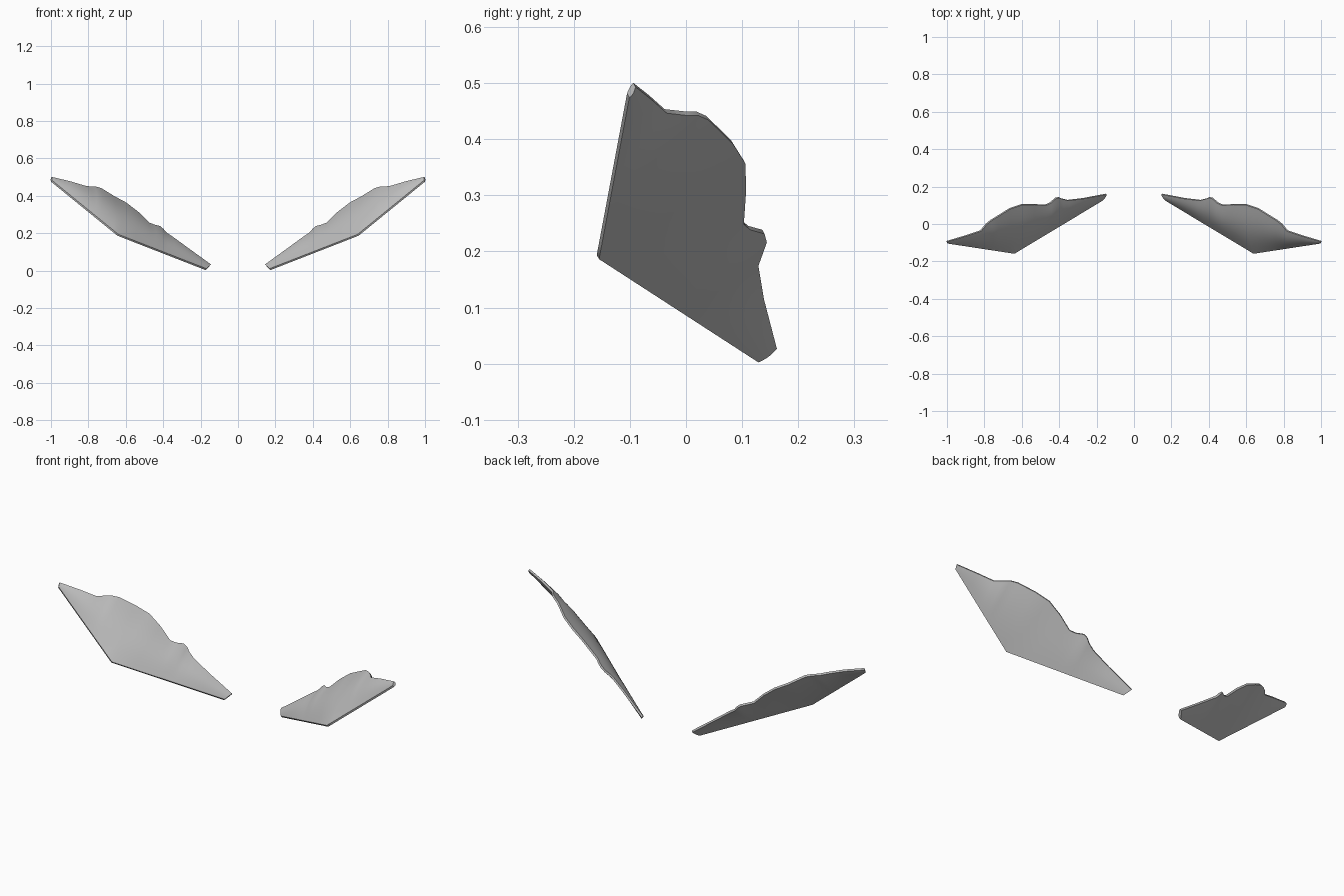
import bpy, bmesh, math
from mathutils import Vector

if "Cube" in bpy.data.objects:
    bpy.data.objects.remove(bpy.data.objects["Cube"])

grey = bpy.data.materials.new("light grey")
grey.diffuse_color = (0.5, 0.5, 0.5, 1)
grey.use_nodes = True
grey.node_tree.nodes["Principled BSDF"].inputs["Base Color"].default_value = grey.diffuse_color

# Scalloped upper edge, root to tip
upper = [(.148, .16, .03), (.27, .137, .118), (.352, .127, .178), (.385, .135, .2),
         (.402, .142, .22), (.42, .138, .235), (.448, .113, .242), (.475, .101, .252),
         (.535, .105, .31), (.60, .104, .36), (.665, .082, .395), (.735, .038, .438),
         (.765, .02, .446), (.79, 0, .446), (.82, -.036, .45), (.9, -.063, .474),
         (.998, -.092, .497)]
# Matching positions along the lower edge: 1 is the corner, 2 is the tip
places = [0, .2, .38, .45, .5, .54, .6, .68, .82, 1, 1.08, 1.28, 1.36, 1.42, 1.52, 1.75, 2]
root, corner, tip = Vector((.17, .127, .006)), Vector((.642, -.157, .19)), Vector((.996, -.103, .478))
normal = Vector((-.54, -.41, .73)).normalized()
STEPS = 12


def lower(t):
    return root.lerp(corner, t) if t <= 1 else corner.lerp(tip, t - 1)


def blade(name, side):
    bm = bmesh.new()
    rings = []
    for p, t in zip(upper, places):
        a, b = lower(t), Vector(p)
        chord = (b - a).length
        dome = min(.022, chord * .08)
        top, bottom = [], []
        for i in range(STEPS + 1):
            s = i / STEPS
            c = a.lerp(b, s)
            arch = math.sin(math.pi * s)
            # domed upper face over a nearly flat underside
            top.append(c + normal * (.005 + dome * arch))
            bottom.append(c - normal * (.005 + .003 * arch))
        ring = [bm.verts.new((v.x * side, v.y, v.z)) for v in top + bottom[::-1]]
        rings.append(ring)
    n = len(rings[0])
    for r, q in zip(rings, rings[1:]):
        for i in range(n):
            j = (i + 1) % n
            bm.faces.new((r[i], r[j], q[j], q[i]))
    bm.faces.new(rings[0])
    bm.faces.new(rings[-1])
    bmesh.ops.recalc_face_normals(bm, faces=bm.faces)
    me = bpy.data.meshes.new(name)
    bm.to_mesh(me)
    bm.free()
    me.materials.append(grey)
    ob = bpy.data.objects.new(name, me)
    bpy.context.collection.objects.link(ob)
    bpy.ops.object.select_all(action='DESELECT')
    ob.select_set(True)
    bpy.context.view_layer.objects.active = ob
    bpy.ops.object.shade_smooth_by_angle(angle=math.radians(40))


blade("right_blade", 1)
blade("left_blade", -1)
